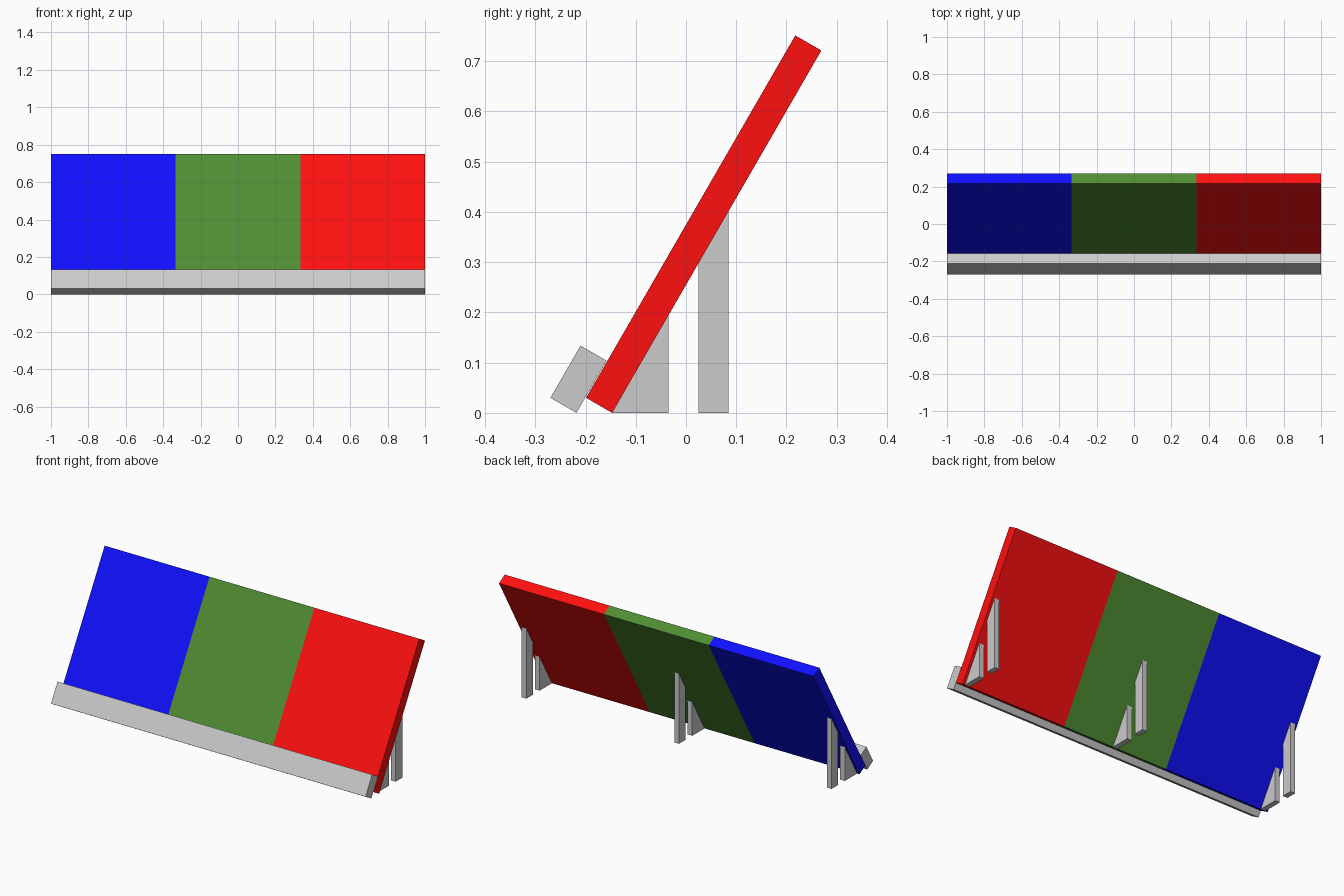
import bpy, bmesh
from math import sin, cos, radians

if "Cube" in bpy.data.objects:
    bpy.data.objects.remove(bpy.data.objects["Cube"])

A = radians(60)
UP = (cos(A), sin(A))        # along the slope in (y, z)
BACK = (sin(A), -cos(A))     # through the thickness
T = 0.06                     # board thickness
FOOT_Y = -0.147              # bottom rear edge of the board


def prism(name, profile, x0, x1, mat=None):
    """Extrude a (y, z) profile from x0 to x1."""
    bm = bmesh.new()
    face = bm.faces.new([bm.verts.new((x0, y, z)) for y, z in profile])
    ext = bmesh.ops.extrude_face_region(bm, geom=[face])
    moved = [v for v in ext["geom"] if isinstance(v, bmesh.types.BMVert)]
    bmesh.ops.translate(bm, verts=moved, vec=(x1 - x0, 0, 0))
    bmesh.ops.recalc_face_normals(bm, faces=bm.faces)
    mesh = bpy.data.meshes.new(name)
    bm.to_mesh(mesh)
    bm.free()
    obj = bpy.data.objects.new(name, mesh)
    bpy.context.collection.objects.link(obj)
    if mat:
        mesh.materials.append(mat)
    return obj


def slanted(rear_y, length, depth):
    """Leaning rectangle whose bottom rear corner stands on the floor."""
    def pt(u, b):
        return (rear_y + UP[0] * u + BACK[0] * b, UP[1] * u + BACK[1] * b)
    return [pt(0, 0), pt(length, 0), pt(length, -depth), pt(0, -depth)]


def underside(y):
    """Height of the board's rear face at a given y."""
    return (y - FOOT_Y) * UP[1] / UP[0]


# Three coloured panels of the leaning board
colours = {
    "blue": (0.005, 0.005, 1, 1),
    "green": (0.08, 0.27, 0.033, 1),
    "red": (1, 0.005, 0.005, 1),
}
for i, (name, rgba) in enumerate(colours.items()):
    mat = bpy.data.materials.new(name)
    mat.diffuse_color = rgba
    mat.use_nodes = True
    mat.node_tree.nodes["Principled BSDF"].inputs["Base Color"].default_value = mat.diffuse_color
    x = -1 + i * 2 / 3
    prism(name + "_panel", slanted(FOOT_Y, 0.833, T), x, x + 2 / 3, mat)

# Front ledge lying against the board's face
prism("front_ledge", slanted(-0.218, 0.12, T), -1, 1)

# Wedge and post supports at both ends and the middle
W = 0.015
for side, x in (("left", -0.97), ("middle", 0), ("right", 0.97)):
    prism(side + "_wedge", [(FOOT_Y, 0), (-0.035, 0), (-0.035, underside(-0.035))],
          x - W, x + W)
    prism(side + "_post", [(0.025, 0), (0.085, 0), (0.085, underside(0.085)),
                           (0.025, underside(0.025))], x - W, x + W)
